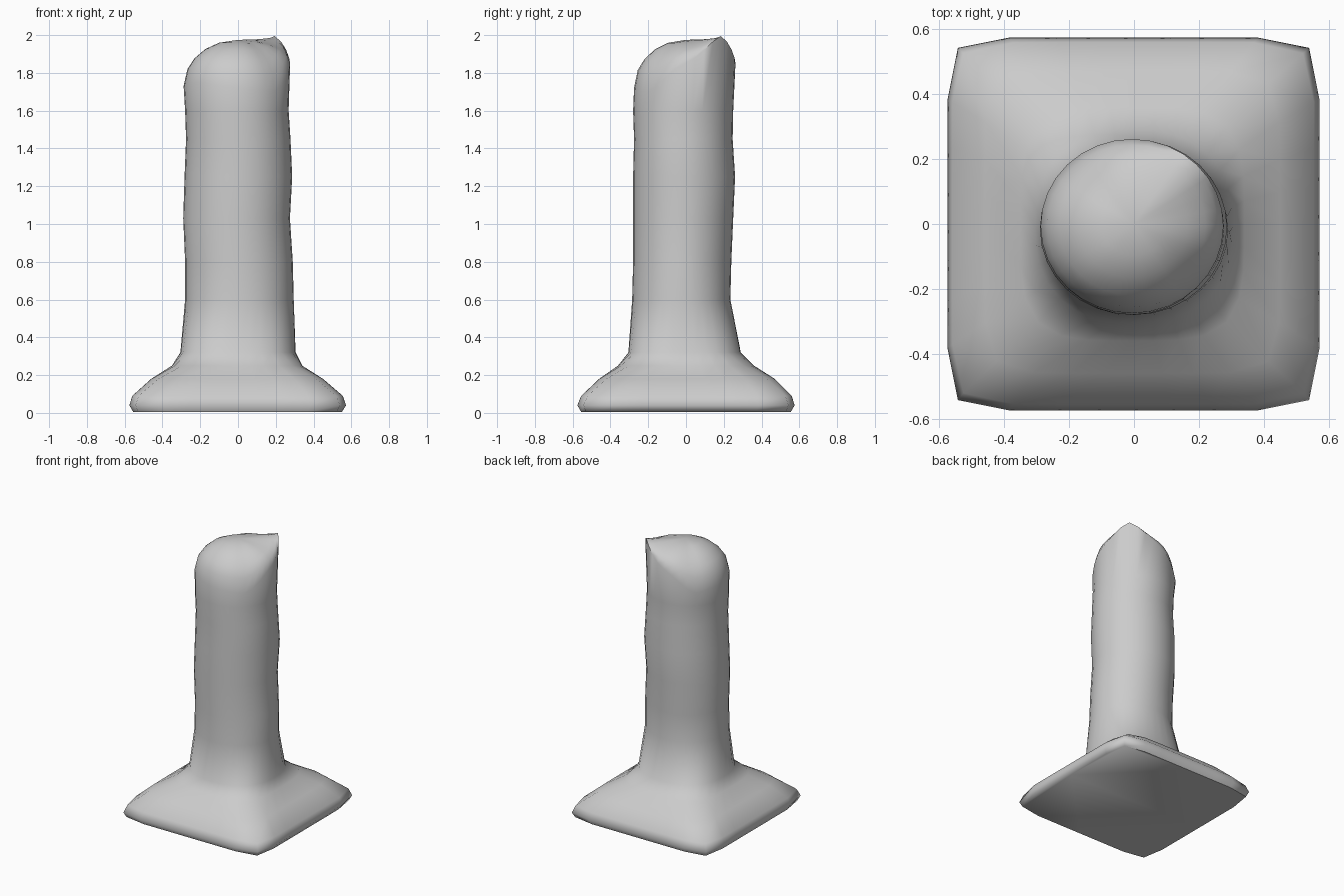
import bpy, bmesh
from math import sin, cos, pi, radians, sqrt

if "Cube" in bpy.data.objects:
    bpy.data.objects.remove(bpy.data.objects["Cube"])

SIDES = 32

# Rings from foot to broken rim: z, x min, x max, y min, y max, squareness
RINGS = [
    (0.005, -0.555, 0.55, -0.555, 0.555, 14),
    (0.04, -0.575, 0.572, -0.575, 0.575, 12),
    (0.09, -0.56, 0.555, -0.555, 0.56, 11),
    (0.18, -0.46, 0.45, -0.46, 0.47, 8),
    (0.25, -0.35, 0.34, -0.36, 0.36, 4),
    (0.32, -0.305, 0.305, -0.305, 0.29, 2.4),
    (0.60, -0.28, 0.295, -0.285, 0.235, 2),
    (0.80, -0.28, 0.29, -0.28, 0.24, 2),
    (1.03, -0.29, 0.275, -0.28, 0.25, 2),
    (1.25, -0.283, 0.287, -0.28, 0.26, 2),
    (1.45, -0.275, 0.278, -0.275, 0.247, 2),
    (1.60, -0.28, 0.268, -0.28, 0.25, 2),
]
RIM = (-0.288, 0.276, -0.275, 0.262, 2)
CAP_TOP = 1.975
# Rim height every 45 degrees, counter-clockwise from +x
RIM_HEIGHTS = [1.85, 1.995, 1.85, 1.70, 1.73, 1.75, 1.72, 1.70]


def outline(x0, x1, y0, y1, power, i):
    """Point i of a rounded square (high power) or ellipse (power 2)."""
    a = 2 * pi * i / SIDES
    c, s = cos(a), sin(a)
    r = (abs(c) ** power + abs(s) ** power) ** (-1 / power)
    cx, cy = (x0 + x1) / 2, (y0 + y1) / 2
    return cx + r * c * (x1 - x0) / 2, cy + r * s * (y1 - y0) / 2


def rim_height(i):
    t = i * 8 / SIDES
    k = int(t)
    f = t - k
    f = 0.5 * f + 0.5 * f * f * (3 - 2 * f)
    return RIM_HEIGHTS[k % 8] * (1 - f) + RIM_HEIGHTS[(k + 1) % 8] * f


bm = bmesh.new()
loops = []

# Square flared foot and slightly uneven round shaft
for z, *shape in RINGS:
    loops.append([bm.verts.new((*outline(*shape, i), z)) for i in range(SIDES)])

# Slanted rim and domed cap
for f in (1.0, 0.93, 0.8, 0.6, 0.35):
    loop = []
    for i in range(SIDES):
        x, y = outline(*RIM, i)
        h = rim_height(i)
        z = h + (CAP_TOP - h) * sqrt(1 - f * f)
        loop.append(bm.verts.new((x * f, y * f, z)))
    loops.append(loop)

for lo, hi in zip(loops, loops[1:]):
    for i in range(SIDES):
        j = (i + 1) % SIDES
        bm.faces.new((lo[i], lo[j], hi[j], hi[i]))
bm.faces.new(loops[0][::-1])
tip = bm.verts.new((0, 0, CAP_TOP))
for i in range(SIDES):
    bm.faces.new((loops[-1][i], loops[-1][(i + 1) % SIDES], tip))

mesh = bpy.data.meshes.new("stone_post")
bm.to_mesh(mesh)
bm.free()
post = bpy.data.objects.new("stone_post", mesh)
bpy.context.collection.objects.link(post)
bpy.context.view_layer.objects.active = post
post.select_set(True)
bpy.ops.object.shade_smooth_by_angle(angle=radians(60))
